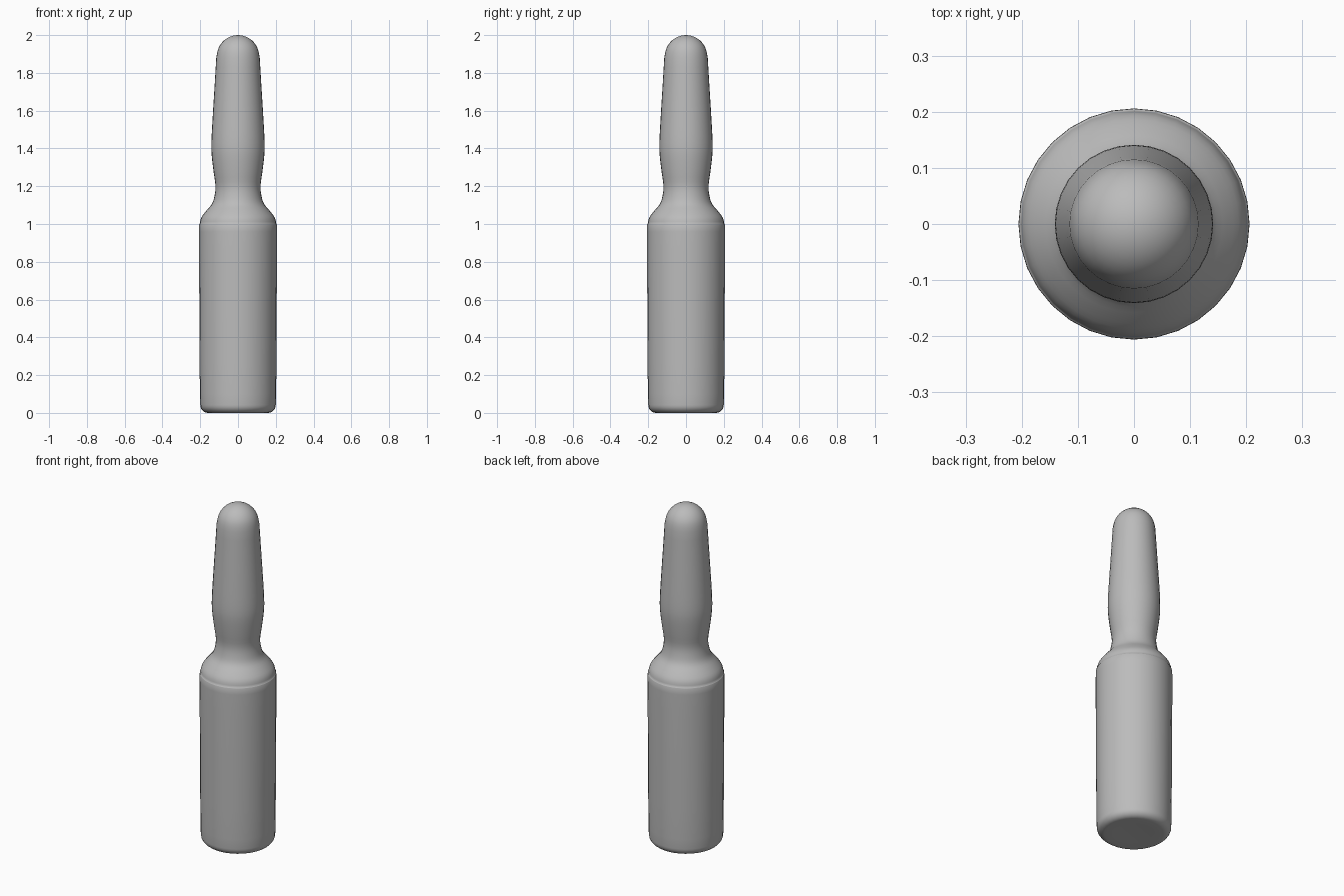
import bpy, bmesh, math
from mathutils import Vector

cube = bpy.data.objects.get("Cube")
if cube:
    bpy.data.objects.remove(cube, do_unlink=True)

SIDES = 32


def make_material(name, colour):
    mat = bpy.data.materials.new(name)
    mat.use_nodes = True
    mat.diffuse_color = colour
    mat.node_tree.nodes["Principled BSDF"].inputs["Base Color"].default_value = colour
    return mat


def arc(centre_r, centre_z, radius, start, end, steps):
    """Points (r, z) along a circular arc, angles in degrees."""
    angles = [math.radians(start + (end - start) * i / steps) for i in range(steps + 1)]
    return [(centre_r + radius * math.cos(a), centre_z + radius * math.sin(a)) for a in angles]


def soften(points, steps):
    """Run a smooth curve through the profile points."""
    pts = [Vector(p) for p in points]
    pts = [2 * pts[0] - pts[1]] + pts + [2 * pts[-1] - pts[-2]]
    curve = []
    for a, b, c, d in zip(pts, pts[1:], pts[2:], pts[3:]):
        for i in range(steps):
            t = i / steps
            curve.append(0.5 * (2 * b + (c - a) * t + (2 * a - 5 * b + 4 * c - d) * t * t
                                + (3 * b - a - 3 * c + d) * t ** 3))
    return [tuple(p) for p in curve] + [tuple(points[-1])]


def lathe(name, profile, mat):
    bm = bmesh.new()
    verts = [bm.verts.new((r, 0, z)) for r, z in profile]
    edges = [bm.edges.new(pair) for pair in zip(verts, verts[1:])]
    bmesh.ops.spin(bm, geom=verts + edges, cent=(0, 0, 0), axis=(0, 0, 1),
                   angle=math.tau, steps=SIDES, use_duplicate=False)
    bmesh.ops.remove_doubles(bm, verts=bm.verts, dist=0.0005)
    bmesh.ops.recalc_face_normals(bm, faces=bm.faces)
    mesh = bpy.data.meshes.new(name)
    bm.to_mesh(mesh)
    bm.free()
    mesh.materials.append(mat)
    mesh.shade_smooth()
    obj = bpy.data.objects.new(name, mesh)
    bpy.context.collection.objects.link(obj)
    return obj


# Base with a rounded rim, then the straight body
base = [(0, 0.004), (0.1, 0.004)] + arc(0.158, 0.042, 0.042, -90, 0, 6)

# Body, shoulder, pinched neck, bulge and tapering stem
body = soften([(0.202, 0.1), (0.205, 0.6), (0.206, 0.96), (0.203, 1.0), (0.194, 1.035),
               (0.168, 1.07), (0.139, 1.105), (0.125, 1.145), (0.119, 1.2),
               (0.129, 1.275), (0.139, 1.36), (0.141, 1.43), (0.135, 1.55),
               (0.124, 1.73), (0.115, 1.88)], 3)

# Rounded closed tip
tip = arc(0, 1.888, 0.112, 8, 90, 8)

glass = make_material("grey glass", (0.5, 0.5, 0.5, 1))
lathe("ampoule", base + body + tip, glass)
